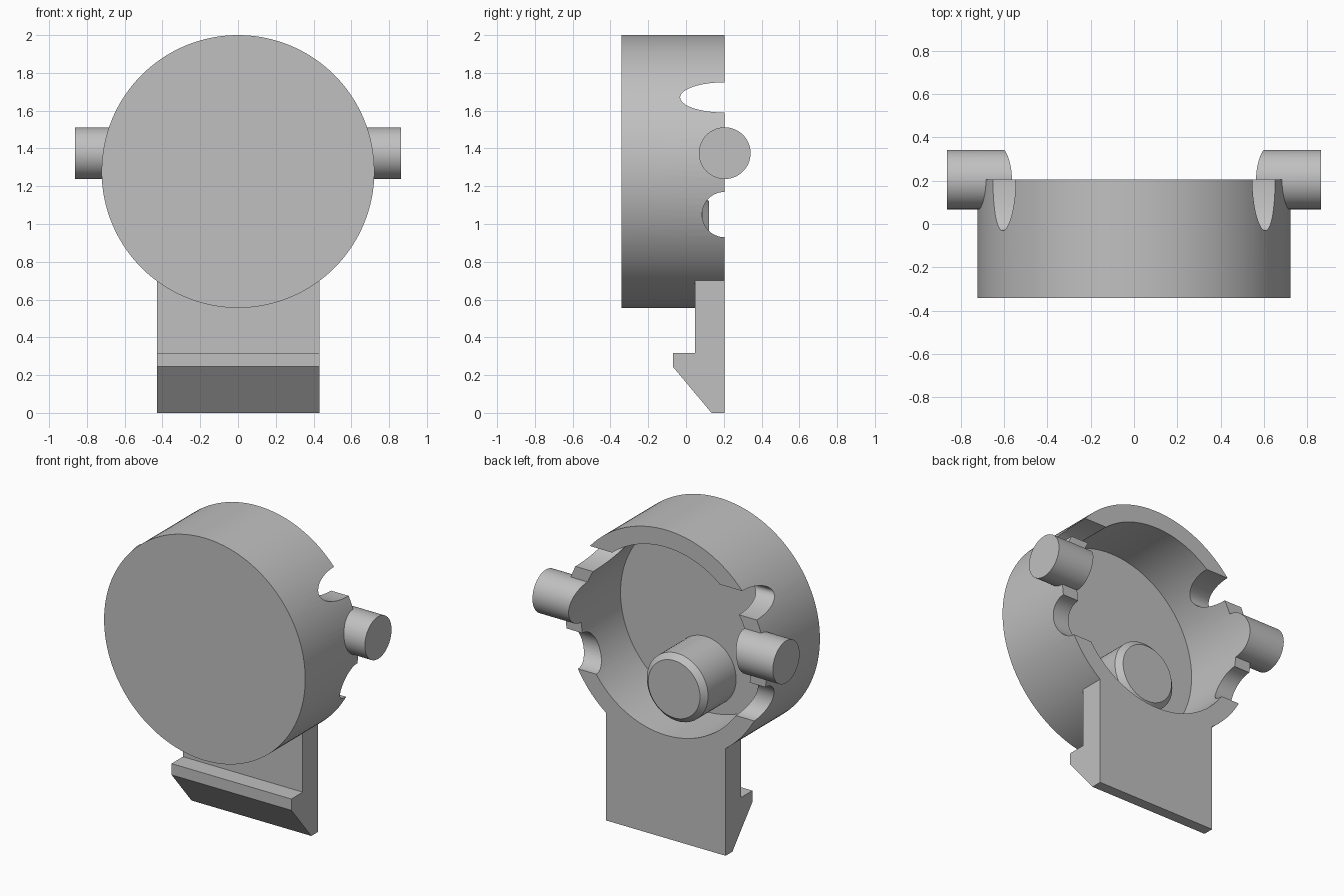
import bpy, bmesh
from math import radians
from mathutils import Matrix, Vector

cube = bpy.data.objects.get("Cube")
if cube:
    bpy.data.objects.remove(cube, do_unlink=True)

grey = bpy.data.materials.new("plain grey")
grey.use_nodes = True
grey.diffuse_color = (0.53, 0.53, 0.53, 1)
grey.node_tree.nodes["Principled BSDF"].inputs["Base Color"].default_value = grey.diffuse_color

FRONT, RIM = -0.342, 0.205      # depth of the cup
FLOOR = -0.2
CENTRE_Z, OUTER, INNER = 1.278, 0.722, 0.61
PIN_Z, PIN_R = 1.375, 0.137


def finish(name, bm):
    bmesh.ops.recalc_face_normals(bm, faces=bm.faces)
    mesh = bpy.data.meshes.new(name)
    bm.to_mesh(mesh)
    bm.free()
    mesh.materials.append(grey)
    obj = bpy.data.objects.new(name, mesh)
    bpy.context.collection.objects.link(obj)
    return obj


def cylinder(name, axis, start, end, centre, r1, r2=None, scale_y=1.0, sides=128):
    """Cylinder or cone along X or Y; centre holds the two other coordinates."""
    bm = bmesh.new()
    bmesh.ops.create_cone(bm, cap_ends=True, segments=sides, radius1=r1,
                          radius2=r1 if r2 is None else r2, depth=end - start)
    mid = (start + end) / 2
    if axis == "X":
        turn = Matrix.Rotation(radians(90), 4, "Y")
        place = Vector((mid, centre[0], centre[1]))
    else:
        turn = Matrix.Rotation(radians(-90), 4, "X")
        place = Vector((centre[0], mid, centre[1]))
    stretch = Matrix.Diagonal((1, scale_y, 1, 1))
    bm.transform(Matrix.Translation(place) @ stretch @ turn)
    return finish(name, bm)


def boolean(obj, cutters, operation="DIFFERENCE"):
    for cutter in cutters:
        mod = obj.modifiers.new("cut", "BOOLEAN")
        mod.operation = operation
        mod.solver = "EXACT"
        mod.object = cutter
        bpy.context.view_layer.objects.active = obj
        bpy.ops.object.modifier_apply(modifier=mod.name)


# Cutters: bore, outer shell, pin hole and the two pairs of side notches
bore = cylinder("bore_cutter", "Y", FLOOR, 0.6, (0, CENTRE_Z), INNER)
shell = cylinder("shell_cutter", "Y", -0.6, 0.6, (0, CENTRE_Z), OUTER)
pin_hole = cylinder("pin_hole_cutter", "X", -1, 1, (RIM, PIN_Z), PIN_R, sides=64)
upper_notch = cylinder("upper_notch_cutter", "X", -1, 1, (RIM, 1.67), 0.08,
                       scale_y=2.95, sides=64)
lower_notch = cylinder("lower_notch_cutter", "X", -1, 1, (RIM, 1.05), 0.12, sides=64)
cutters = [bore, shell, pin_hole, upper_notch, lower_notch]

# Round cup, open at the back
cup = cylinder("cup", "Y", FRONT, RIM, (0, CENTRE_Z), OUTER)
boolean(cup, [bore, pin_hole, upper_notch, lower_notch])

# Side pins, trimmed to the bore
pins = []
for name, start, end in (("left_pin", 0.45, 0.863), ("right_pin", -0.863, -0.45)):
    pin = cylinder(name, "X", start, end, (RIM, PIN_Z), PIN_R, sides=64)
    boolean(pin, [bore])
    pins.append(pin)

# Boss on the cup floor with a chamfered end
boss = cylinder("boss", "Y", FLOOR - 0.02, 0.088, (0, 0.935), 0.22, sides=64)
tip = cylinder("boss_tip", "Y", 0.088, 0.122, (0, 0.935), 0.22, 0.186, sides=64)
boolean(boss, [tip], "UNION")
cutters.append(tip)

# Hanging plate with a hooked lip, trimmed to the cup
profile = [(RIM, 0), (0.135, 0), (-0.07, 0.245), (-0.07, 0.318),
           (0.047, 0.318), (0.047, 0.72), (RIM, 0.72)]
bm = bmesh.new()
side = bm.faces.new([bm.verts.new((-0.428, y, z)) for y, z in profile])
grown = bmesh.ops.extrude_face_region(bm, geom=[side])["geom"]
bmesh.ops.translate(bm, vec=(0.86, 0, 0),
                    verts=[v for v in grown if isinstance(v, bmesh.types.BMVert)])
plate = finish("hook_plate", bm)
boolean(plate, [shell])

for cutter in cutters:
    bpy.data.objects.remove(cutter, do_unlink=True)

# Smooth curved walls, sharp corners
for obj in [cup, boss, plate] + pins:
    bpy.ops.object.select_all(action="DESELECT")
    obj.select_set(True)
    bpy.context.view_layer.objects.active = obj
    bpy.ops.object.shade_smooth_by_angle(angle=radians(30))
